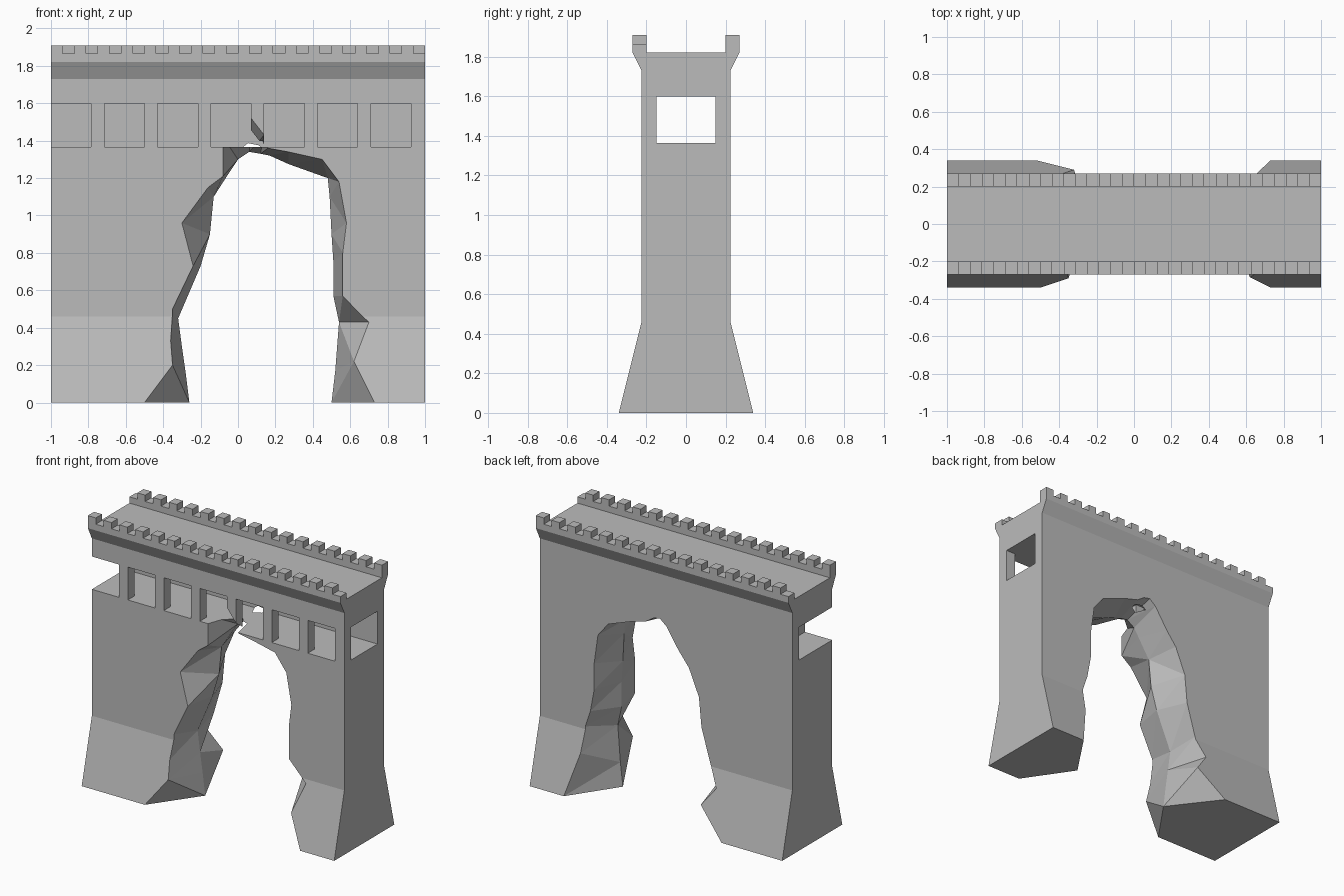
import bpy
import bmesh

default_cube = bpy.data.objects.get("Cube")
if default_cube:
    bpy.data.objects.remove(default_cube, do_unlink=True)

# One stone colour
stone = bpy.data.materials.new("grey stone")
stone.use_nodes = True
GREY = (0.5, 0.5, 0.5, 1)
stone.diffuse_color = GREY
stone.node_tree.nodes["Principled BSDF"].inputs["Base Color"].default_value = GREY


def make_object(name, bm):
    bmesh.ops.recalc_face_normals(bm, faces=bm.faces)
    mesh = bpy.data.meshes.new(name)
    bm.to_mesh(mesh)
    bm.free()
    mesh.materials.append(stone)
    obj = bpy.data.objects.new(name, mesh)
    bpy.context.collection.objects.link(obj)
    return obj


def loft(name, rings):
    """Join equal closed rings of points and cap both ends."""
    bm = bmesh.new()
    loops = [[bm.verts.new(p) for p in ring] for ring in rings]
    count = len(loops[0])
    for a, b in zip(loops, loops[1:]):
        for i in range(count):
            j = (i + 1) % count
            bm.faces.new((a[i], a[j], b[j], b[i]))
    bm.faces.new(loops[0])
    bm.faces.new(loops[-1])
    bmesh.ops.triangulate(bm, faces=[f for f in bm.faces if len(f.verts) == 4])
    return make_object(name, bm)


def cut(target, cutter):
    cutter.hide_render = True
    cutter.hide_set(True)
    mod = target.modifiers.new("cut " + cutter.name, 'BOOLEAN')
    mod.operation = 'DIFFERENCE'
    mod.solver = 'EXACT'
    mod.object = cutter


# Wall: half of the end profile, mirrored and extruded along x
BASE, FOOT, WALL, LIP, INNER = 0.46, 0.34, 0.225, 0.27, 0.2
DECK, PARAPET, TOP = 1.82, 1.865, 1.91
half = [(FOOT, 0), (WALL, BASE), (WALL, 1.73), (LIP, DECK),
        (LIP, PARAPET), (INNER, PARAPET), (INNER, DECK)]
profile = half + [(-y, z) for y, z in reversed(half)]
wall = loft("wall", [[(x, y, z) for y, z in profile] for x in (-1, 1)])

# Gallery passage with a row of front windows, as one comb-shaped plan
PASSAGE, OUT = 0.15, 0.4
plan = [(1.1, PASSAGE), (-1.1, PASSAGE)]
for i in range(7):
    left = -1 + i * 0.285
    start = -1.1 if i == 0 else left
    end = left + 0.215
    plan += [(start, -PASSAGE), (start, -OUT), (end, -OUT), (end, -PASSAGE)]
plan.append((1.1, -PASSAGE))
plan = list(dict.fromkeys(plan))
gallery = loft("gallery_cutter", [[(x, y, z) for x, y in plan] for z in (1.365, 1.6)])

# Ragged breach: outlines at the front face, middle and back face
front = [(-.5, 0), (-.35, .2), (-.36, .33), (-.35, .5), (-.24, .73), (-.3, .96),
         (-.16, 1.15), (-.08, 1.21), (-.08, 1.42), (.07, 1.52), (.14, 1.43),
         (.16, 1.36), (.27, 1.34), (.45, 1.3), (.54, 1.18), (.58, .96), (.56, .8),
         (.56, .57), (.7, .43), (.62, .22), (.73, 0)]
middle = [(-.26, 0), (-.28, .16), (-.3, .3), (-.32, .45), (-.2, .73), (-.15, .9),
          (-.13, 1.1), (-.04, 1.24), (0, 1.3), (.06, 1.34), (.12, 1.33),
          (.17, 1.32), (.27, 1.275), (.48, 1.2), (.49, 1.1), (.5, .9), (.51, .75),
          (.51, .57), (.54, .43), (.52, .17), (.5, 0)]
back = [(-.52, 0), (-.32, .2), (-.42, .33), (-.35, .48), (-.28, .72), (-.26, .93),
        (-.18, 1.12), (-.1, 1.22), (0, 1.37), (.05, 1.41), (.1, 1.4),
        (.16, 1.36), (.27, 1.33), (.46, 1.26), (.54, 1.16), (.57, .95), (.57, .76),
        (.6, .6), (.64, .48), (.65, .3), (.73, 0)]


def breach_ring(outline, side, far=False):
    """Place an outline on the sloped wall face, closed below the ground."""
    ring = []
    for x, z in outline:
        depth = WALL + (FOOT - WALL) * max(0, 1 - z / BASE)
        ring.append((x, side * (0.6 if far else depth), z))
    first, last = ring[0], ring[-1]
    return [(first[0], first[1], -0.2)] + ring + [(last[0], last[1], -0.2)]


breach = loft("breach_cutter", [
    breach_ring(front, -1, True), breach_ring(front, -1),
    breach_ring(middle, 0),
    breach_ring(back, 1), breach_ring(back, 1, True)])

cut(wall, gallery)
cut(wall, breach)

# Merlons: the back row is the front row turned half round
STEP = 2 / 16


def merlon_row(name, turn):
    bm = bmesh.new()
    for i in range(16):
        x = -1 + (i + 0.25) * STEP
        box = bmesh.ops.create_cube(bm, size=1)["verts"]
        bmesh.ops.scale(bm, vec=(STEP / 2, LIP - INNER, TOP - PARAPET), verts=box)
        bmesh.ops.translate(bm, verts=box, vec=(
            turn * x, -turn * (LIP + INNER) / 2, (TOP + PARAPET) / 2))
    return make_object(name, bm)


merlon_row("front_merlons", 1)
merlon_row("back_merlons", -1)
